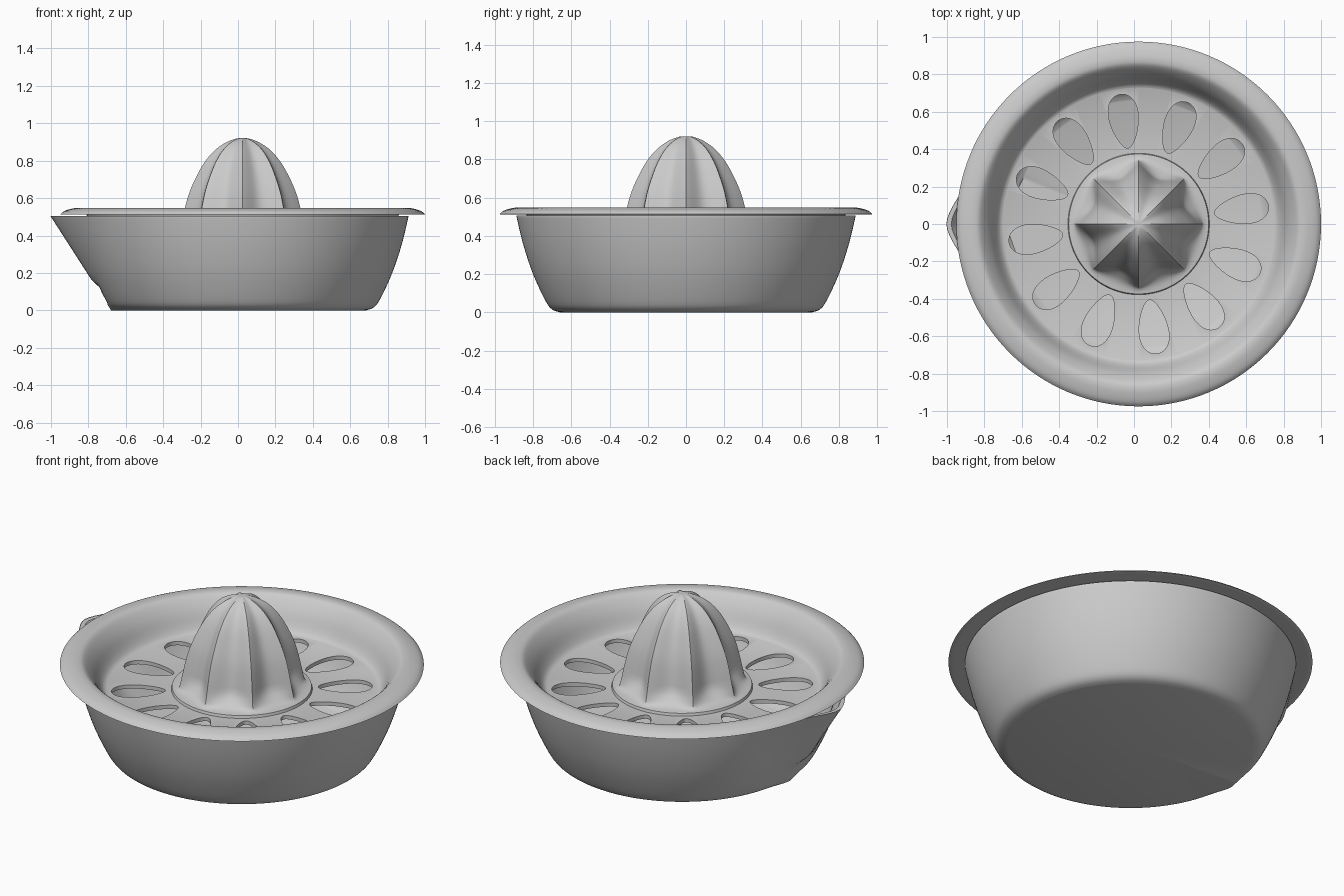
import bpy, bmesh
from math import pi, cos, sin, acos, sqrt

if "Cube" in bpy.data.objects:
    bpy.data.objects.remove(bpy.data.objects["Cube"])

CX = 0.025  # axis of the round parts; the spout shifts the bounding box


def smooth(pts, n=4):
    """Catmull-Rom curve through the profile points."""
    out = []
    for i in range(len(pts) - 1):
        p0, p1, p2 = pts[max(i - 1, 0)], pts[i], pts[i + 1]
        p3 = pts[min(i + 2, len(pts) - 1)]
        for k in range(n):
            t = k / n
            out.append(tuple(0.5 * (2 * b + (c - a) * t + (2 * a - 5 * b + 4 * c - d) * t * t
                             + (3 * b - a - 3 * c + d) * t ** 3)
                             for a, b, c, d in zip(p0, p1, p2, p3)))
    return out + [pts[-1]]


def revolve(name, profile, segs, radius=lambda r, z, a: r):
    """Spin a profile that starts and ends on the axis into a closed body."""
    bm = bmesh.new()
    rings = []
    for r, z in profile:
        if r < 1e-6:
            rings.append([bm.verts.new((CX, 0, z))] * segs)
            continue
        ring = []
        for i in range(segs):
            a = 2 * pi * i / segs
            q = radius(r, z, a)
            ring.append(bm.verts.new((CX + q * cos(a), q * sin(a), z)))
        rings.append(ring)
    for lo, hi in zip(rings, rings[1:]):
        for i in range(segs):
            j = (i + 1) % segs
            bm.faces.new(list(dict.fromkeys((lo[i], lo[j], hi[j], hi[i]))))
    return finish(name, bm)


def finish(name, bm):
    bmesh.ops.recalc_face_normals(bm, faces=bm.faces[:])
    me = bpy.data.meshes.new(name)
    bm.to_mesh(me)
    bm.free()
    ob = bpy.data.objects.new(name, me)
    bpy.context.collection.objects.link(ob)
    return ob


def activate(ob):
    bpy.ops.object.select_all(action='DESELECT')
    ob.select_set(True)
    bpy.context.view_layer.objects.active = ob


def shade(ob, angle):
    activate(ob)
    bpy.ops.object.shade_smooth_by_angle(angle=angle)


# Juice bowl with a pouring spout on the -x side
def spout(r, z, a):
    tip = 0.71 + 0.643 * (z - 0.01) - (1.0 if r < 0.6 else 0)
    if z > 0.03 and INNER(z) - r > -0.012:
        tip -= 0.025
    if tip <= r:
        return r
    soft = 0.06
    half = acos(r / tip) + soft
    off = sqrt((a - pi) ** 2 + soft ** 2)
    return r / cos(half - off) if off < half else r


def INNER(z):
    """Approximate radius of the inner wall, to tell it from the outer one."""
    return 0.72 + 0.29 * z


wall = [(0.66, 0.0), (0.70, 0.015), (0.735, 0.06), (0.80, 0.2),
        (0.85, 0.35), (0.884, 0.49), (0.884, 0.503)]
inside = [(0.86, 0.503), (0.825, 0.35), (0.775, 0.2), (0.71, 0.07), (0.66, 0.03)]
bowl = revolve("bowl", [(0, 0)] + smooth(wall) + smooth(inside) + [(0, 0.03)], 192, spout)

# Strainer tray: curled rim, dished wall, flat floor with a raised centre ring
top = [(0.975, 0.513), (0.955, 0.53), (0.92, 0.542), (0.88, 0.547), (0.845, 0.535),
       (0.80, 0.48), (0.765, 0.41), (0.745, 0.381), (0.728, 0.37)]
under = [(0.73, 0.348), (0.765, 0.37), (0.79, 0.42), (0.83, 0.50), (0.85, 0.514), (0.97, 0.511)]
centre = [(0.378, 0.37), (0.374, 0.385), (0.362, 0.388), (0, 0.388)]
tray = revolve("strainer_tray", [(0, 0.348)] + smooth(under) + smooth(top) + centre, 128)

# Twelve teardrop drain holes
bm = bmesh.new()
for k in range(12):
    a = k * pi / 6 + 0.14
    loop = []
    for i in range(40):
        t = 2 * pi * i / 40
        u = 0.555 + 0.145 * cos(t)
        v = 0.076 * sin(t) * (1 + 0.3 * cos(t))
        loop.append((CX + u * cos(a) - v * sin(a), u * sin(a) + v * cos(a)))
    lo = [bm.verts.new((x, y, 0.30)) for x, y in loop]
    hi = [bm.verts.new((x, y, 0.42)) for x, y in loop]
    bm.faces.new(lo[::-1])
    bm.faces.new(hi)
    for i in range(40):
        j = (i + 1) % 40
        bm.faces.new((lo[i], lo[j], hi[j], hi[i]))
cutter = finish("hole_cutter", bm)
cutter.hide_render = True
mod = tray.modifiers.new("holes", 'BOOLEAN')
mod.operation = 'DIFFERENCE'
mod.solver = 'EXACT'
mod.object = cutter
activate(tray)
bpy.ops.object.modifier_apply(modifier=mod.name)
bpy.data.objects.remove(cutter)


# Fluted reamer: eight sharp ridges with hollow valleys, flaring round at the foot
def flutes(r, z, a):
    step = pi / 4
    t = abs((a + step / 2) % step - step / 2) / (step / 2)
    foot = min(1, max(0, (z - 0.388) / 0.07))
    return r * (1 - 0.2 * sin(t * pi / 2) * foot ** 0.6)


dome = [(0.36, 0.388), (0.343, 0.40), (0.332, 0.44), (0.308, 0.55), (0.285, 0.63), (0.25, 0.71),
        (0.205, 0.79), (0.15, 0.855), (0.09, 0.897), (0.035, 0.918), (0, 0.92)]
reamer = revolve("reamer", [(0, 0.375), (0.36, 0.375)] + smooth(dome), 128, flutes)

shade(bowl, 0.7)
shade(tray, 0.6)
shade(reamer, 0.45)
